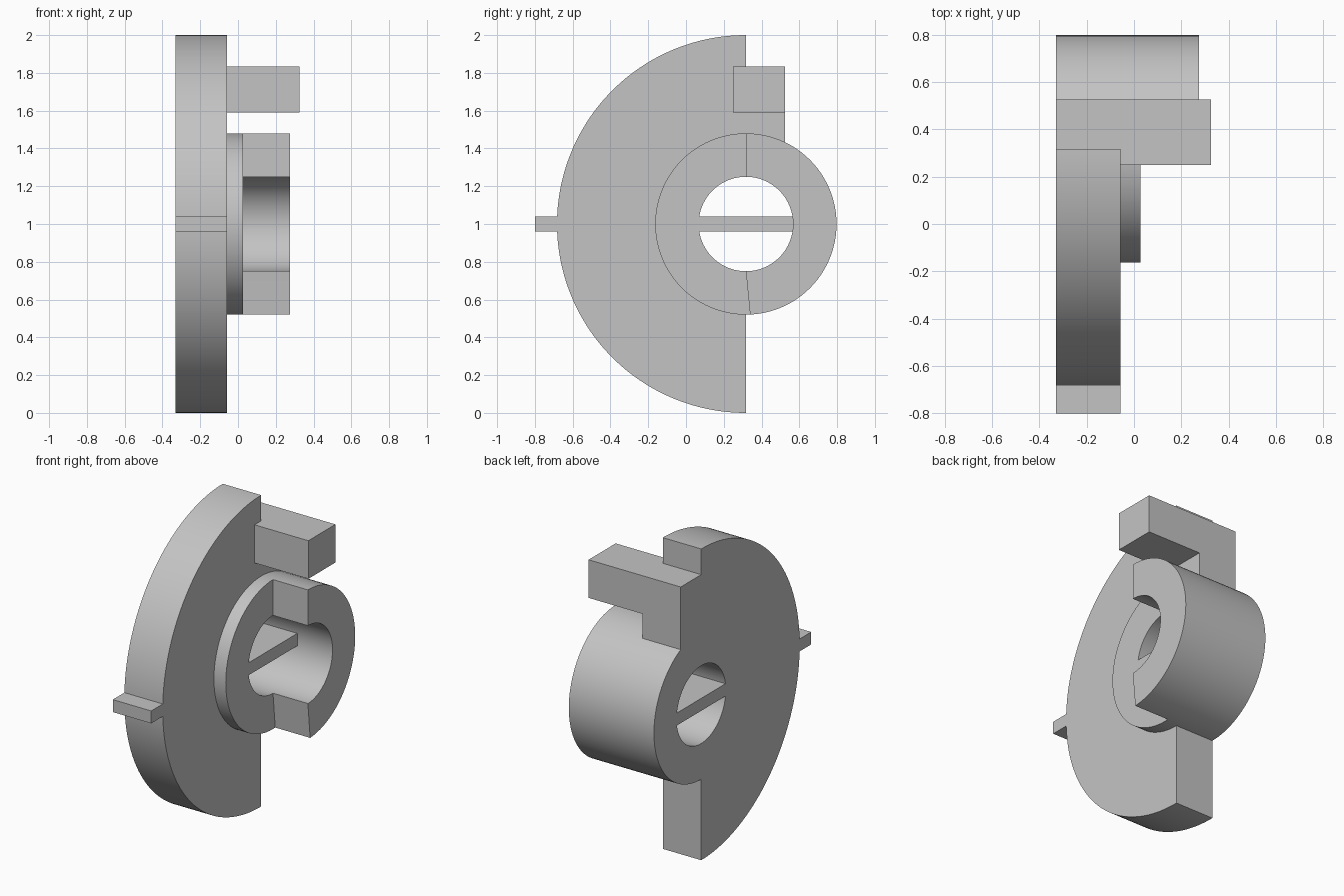
import bpy
import bmesh
from math import cos, sin, radians

cube = bpy.data.objects.get("Cube")
if cube:
    bpy.data.objects.remove(cube, do_unlink=True)

# Shared layout: the axle runs along x through (AXIS_Y, AXIS_Z)
AXIS_Y, AXIS_Z = 0.317, 1.0
BACK, PLATE_FRONT, COLLAR_FRONT, HUB_FRONT = -0.33, -0.057, 0.027, 0.275
DISC_R, HUB_R, BORE_R = 1.0, 0.48, 0.25
TAB_Y, TAB_HALF = -0.8, 0.04

grey = bpy.data.materials.new("light grey")
grey.use_nodes = True
grey.diffuse_color = (0.55, 0.55, 0.55, 1)
grey.node_tree.nodes["Principled BSDF"].inputs["Base Color"].default_value = grey.diffuse_color


def arc(radius, start, end, steps):
    """Points (y, z) on a circle about the axle."""
    angles = [radians(start + (end - start) * i / steps) for i in range(steps + 1)]
    return [(AXIS_Y + radius * cos(a), AXIS_Z + radius * sin(a)) for a in angles]


def prism(name, outline, x0, x1):
    """Extrude a (y, z) outline from x0 to x1."""
    bm = bmesh.new()
    face = bm.faces.new([bm.verts.new((x0, y, z)) for y, z in outline])
    grown = bmesh.ops.extrude_face_region(bm, geom=[face])["geom"]
    verts = [v for v in grown if isinstance(v, bmesh.types.BMVert)]
    bmesh.ops.translate(bm, verts=verts, vec=(x1 - x0, 0, 0))
    bmesh.ops.recalc_face_normals(bm, faces=bm.faces)
    mesh = bpy.data.meshes.new(name)
    bm.to_mesh(mesh)
    bm.free()
    mesh.materials.append(grey)
    obj = bpy.data.objects.new(name, mesh)
    bpy.context.collection.objects.link(obj)
    return obj


def rect(y0, y1, z0, z1):
    return [(y0, z0), (y1, z0), (y1, z1), (y0, z1)]


def circle(radius):
    return arc(radius, 0, 360, 96)[:-1]


def combine(target, tool, operation):
    """Apply a boolean and discard the tool."""
    mod = target.modifiers.new(tool.name, "BOOLEAN")
    mod.operation, mod.solver, mod.object = operation, "EXACT", tool
    bpy.context.view_layer.objects.active = target
    bpy.ops.object.modifier_apply(modifier=mod.name)
    bpy.data.objects.remove(tool, do_unlink=True)


# Half-disc plate with its pointer tab and the leg behind the lug
tab_angle = 2.29
outline = [(AXIS_Y, 1.4), (0.525, 1.4), (0.525, 1.835), (AXIS_Y, 1.835)]
outline += arc(DISC_R, 90, 180 - tab_angle, 64)
outline += [(TAB_Y, AXIS_Z + TAB_HALF), (TAB_Y, AXIS_Z - TAB_HALF)]
outline += arc(DISC_R, 180 + tab_angle, 270, 64)
body = prism("half_disc_with_hub", outline, BACK, PLATE_FRONT)

# Round hub, stepped back to a thin collar on its front half
hub = prism("hub", circle(HUB_R), BACK, HUB_FRONT)
step = [(AXIS_Y, 1.6), (AXIS_Y, 0.75), (0.339, 0.525), (0.349, 0.42), (-0.3, 0.42), (-0.3, 1.6)]
combine(hub, prism("hub_step", step, COLLAR_FRONT, 0.4), "DIFFERENCE")
combine(body, hub, "UNION")

# Axle bore
combine(body, prism("bore", circle(BORE_R), -0.5, 0.5), "DIFFERENCE")

# Flat key bar across the bore
bar = rect(AXIS_Y - 0.28, AXIS_Y + 0.28, AXIS_Z - TAB_HALF, AXIS_Z + TAB_HALF)
combine(body, prism("key_bar", bar, BACK, COLLAR_FRONT), "UNION")

# Square lug projecting from the plate
combine(body, prism("lug", rect(0.25, 0.525, 1.59, 1.835), -0.2, 0.325), "UNION")

# Smooth curves, sharp edges
bpy.ops.object.select_all(action="DESELECT")
body.select_set(True)
bpy.context.view_layer.objects.active = body
bpy.ops.object.shade_smooth_by_angle(angle=radians(30))
